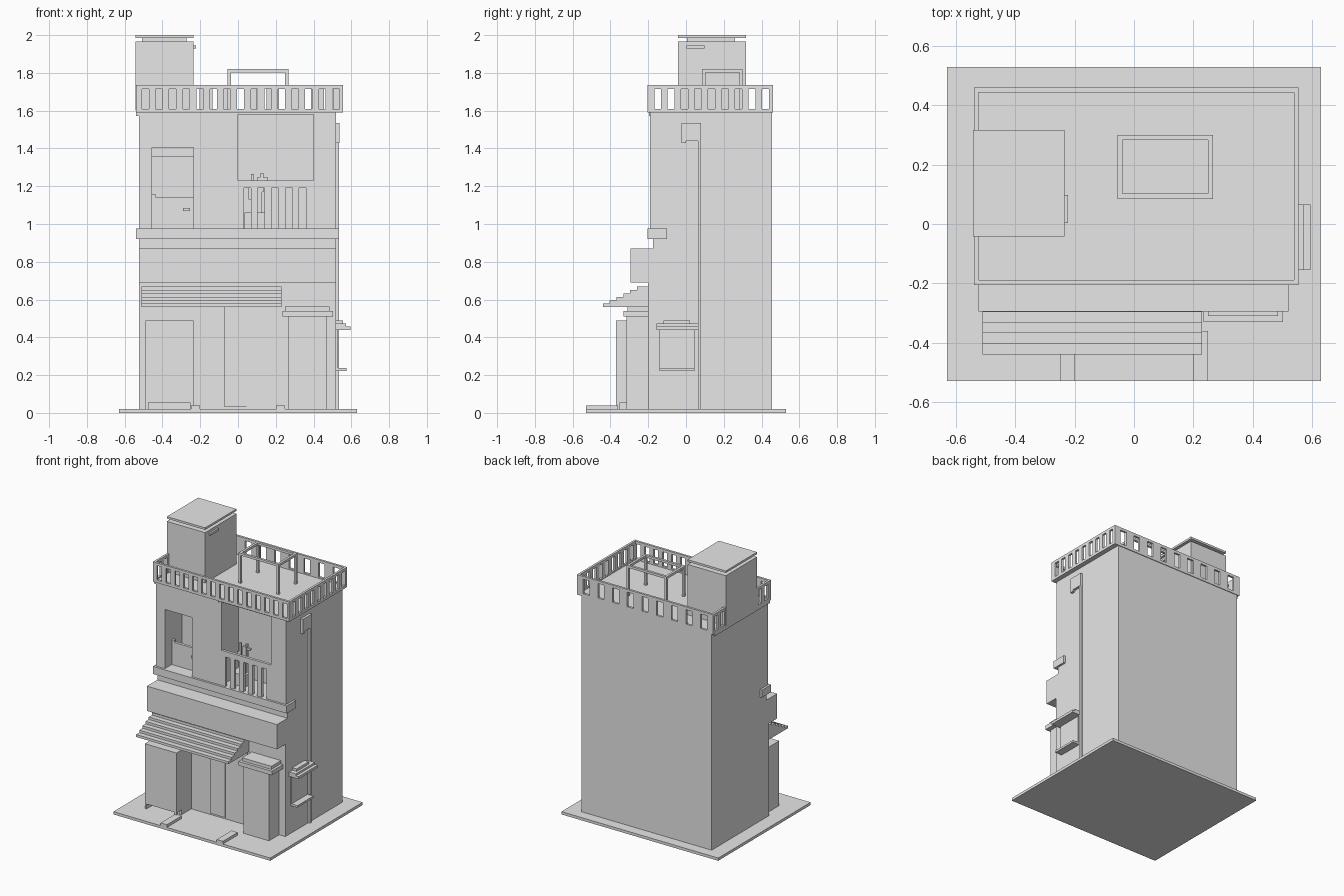
import bpy
import bmesh
from mathutils import Matrix, Vector

if "Cube" in bpy.data.objects:
    bpy.data.objects.remove(bpy.data.objects["Cube"], do_unlink=True)

GREY = (0.8, 0.8, 0.8, 1)
plaster = bpy.data.materials.new("light_grey")
plaster.use_nodes = True
plaster.diffuse_color = GREY
plaster.node_tree.nodes["Principled BSDF"].inputs["Base Color"].default_value = GREY


def finish(name, bm):
    mesh = bpy.data.meshes.new(name)
    bm.to_mesh(mesh)
    bm.free()
    mesh.materials.append(plaster)
    obj = bpy.data.objects.new(name, mesh)
    bpy.context.collection.objects.link(obj)
    return obj


def boxes(name, *spans):
    """One object from boxes given as (x range, y range, z range)."""
    bm = bmesh.new()
    for span in spans:
        low, high = Vector(s[0] for s in span), Vector(s[1] for s in span)
        size = Matrix.Diagonal((high - low).to_4d())
        bmesh.ops.create_cube(bm, size=1, matrix=Matrix.Translation((low + high) / 2) @ size)
    return finish(name, bm)


def fence(start, end, first, pitch, count, gap):
    """Ranges of the solid posts left between evenly spaced gaps."""
    posts, edge = [], start
    for i in range(count):
        centre = first + i * pitch
        posts.append((edge, centre - gap / 2))
        edge = centre + gap / 2
    return posts + [(edge, end)]


# Ground plate and curb blocks
boxes("ground_plate", ((-.63, .63), (-.53, .53), (0, .02)))
boxes("curb_blocks", *[((x, x + .05), (-.53, -.36), (.02, .04)) for x in (-.25, .2)])

# Main walls, with two recesses on the upper floor
FRONT, BACK, INNER = -.19, .455, .005
L, R = -.525, .52
FLOOR, ROOF = .975, 1.59
boxes("lower_walls", ((L, R), (-.2, BACK), (.02, .69)),
      ((L, R), (-.175, BACK), (.69, FLOOR)))
boxes("upper_walls", ((L, R), (INNER, BACK), (FLOOR, ROOF)),
      ((L, -.455), (FRONT, INNER), (FLOOR, ROOF)),
      ((-.235, 0), (FRONT, INNER), (FLOOR, ROOF)),
      ((.4, R), (FRONT, INNER), (FLOOR, ROOF)),
      ((-.455, -.235), (FRONT, INNER), (1.405, ROOF)),
      ((0, .4), (FRONT, INNER), (1.58, ROOF)))

# Left recess: half-height panel, handle and rear lintel
boxes("half_panel", ((-.455, -.235), (-.11, -.09), (FLOOR, 1.14)),
      ((-.455, -.435), (-.11, -.09), (1.14, 1.155)))
boxes("panel_handle", ((-.29, -.255), (-.125, -.11), (1.07, 1.085)))
boxes("rear_lintel", ((-.455, -.235), (-.015, INNER), (1.355, 1.405)))

# Balcony rail
boxes("balcony_rail", ((0, .4), (FRONT, FRONT + .02), (1.19, 1.23)),
      *[(p, (FRONT, FRONT + .02), (FLOOR, 1.19))
        for p in fence(0, .4, .05, .073, 5, .037)])

# Potted cactus on the balcony
boxes("plant_pot", ((.035, .145), (-.13, -.03), (FLOOR, 1.06)))
boxes("cactus", ((.103, .128), (-.093, -.068), (1.06, 1.25)),
      ((.055, .07), (-.088, -.073), (1.13, 1.2)),
      ((.07, .085), (-.088, -.073), (1.17, 1.265)),
      ((.055, .11), (-.088, -.073), (1.13, 1.145)),
      ((.12, .135), (-.088, -.073), (1.17, 1.27)),
      ((.12, .16), (-.088, -.073), (1.23, 1.245)))

# Floor ledge and fascia box
boxes("floor_ledge", ((-.54, .535), (-.205, -.1), (.92, FLOOR)))
boxes("fascia_box", ((L, R), (-.295, -.17), (.69, .87)))

# Stepped awning
boxes("awning", *[((-.51, .23), (-.44 + .036 * i, -.19), (.56 + .018 * i, .578 + .018 * i))
                  for i in range(6)])

# Shop front: projecting booth, door and pillar
boxes("booth", ((-.49, -.235), (-.37, -.195), (.055, .49)),
      ((-.49, -.475), (-.37, -.195), (.02, .055)),
      ((-.255, -.235), (-.315, -.195), (.02, .055)),
      ((-.255, -.235), (-.37, -.35), (.02, .055)))
boxes("shop_door", ((-.075, .045), (-.212, -.195), (.035, .56)))
boxes("shop_panel", ((.045, .215), (-.205, -.195), (.035, .56)))
boxes("pillar", ((.265, .47), (-.315, -.195), (.02, .51)))
boxes("pillar_cap", ((.235, .503), (-.33, -.195), (.51, .54)),
      ((.25, .485), (-.31, -.195), (.54, .563)))

# Side window with hood and sill
boxes("side_window", ((R, R + .009), (-.14, .045), (.235, .44)))
boxes("side_sill", ((R, .575), (-.14, .045), (.222, .237)))
boxes("side_hood", ((R, .595), (-.155, .065), (.44, .458)),
      ((R, .573), (-.155, .065), (.458, .472)),
      ((R, .555), (-.12, .02), (.472, .49)))

# Drain pipe with its head box
boxes("drain_pipe", ((R, .535), (.063, .08), (.02, 1.44)))
boxes("drain_head", ((R, .538), (-.025, .08), (1.44, 1.535)),
      ((R, .538), (-.025, 0), (1.428, 1.44)))

# Roof slab and slotted parapet
X0, X1, Y0, Y1, T = -.54, .555, -.205, .46, .016
LOW, HIGH, TOP = 1.61, 1.715, 1.735
boxes("roof_slab", ((X0, X1), (Y0, Y1), (ROOF, 1.6)))
boxes("roof_trim", ((-.54, -.02), (-.195, .44), (1.573, ROOF)))
long_posts = fence(X0, X1, -.49, .072, 15, .037)
rear_posts = fence(X0, X1, -.465, .118, 9, .05)
side_posts = fence(Y0, Y1, -.15, .0713, 9, .036)
parapet = []
for y, posts in (((Y0, Y0 + T), long_posts), ((Y1 - T, Y1), rear_posts)):
    parapet += [((X0, X1), y, (ROOF, LOW)), ((X0, X1), y, (HIGH, TOP))]
    parapet += [(p, y, (LOW, HIGH)) for p in posts]
for x in ((X0, X0 + T), (X1 - T, X1)):
    parapet += [(x, (Y0, Y1), (ROOF, LOW)), (x, (Y0, Y1), (HIGH, TOP))]
    parapet += [(x, p, (LOW, HIGH)) for p in side_posts]
boxes("parapet", *parapet)

# Roof tower with a raised lid and a vent
TX, TY = (-.542, -.235), (-.042, .317)
boxes("roof_tower", (TX, TY, (1.6, 1.965)))
boxes("tower_neck", ((-.508, -.272), (.005, .26), (1.965, 1.985)))
boxes("tower_lid", (TX, TY, (1.985, 2)))
boxes("tower_vent", ((-.235, -.222), (.003, .097), (1.93, 1.946)))

# Open roof frame
FX, FY, B = (-.055, .267), (.085, .3), .017
frame = []
for x in (FX[0], FX[1] - B):
    frame.append(((x, x + B), FY, (1.803, 1.82)))
    frame += [((x, x + B), (y, y + B), (1.6, 1.803)) for y in (FY[0], FY[1] - B)]
for y in (FY[0], FY[1] - B):
    frame.append(((FX[0] + B, FX[1] - B), (y, y + B), (1.803, 1.82)))
boxes("roof_frame", *frame)
